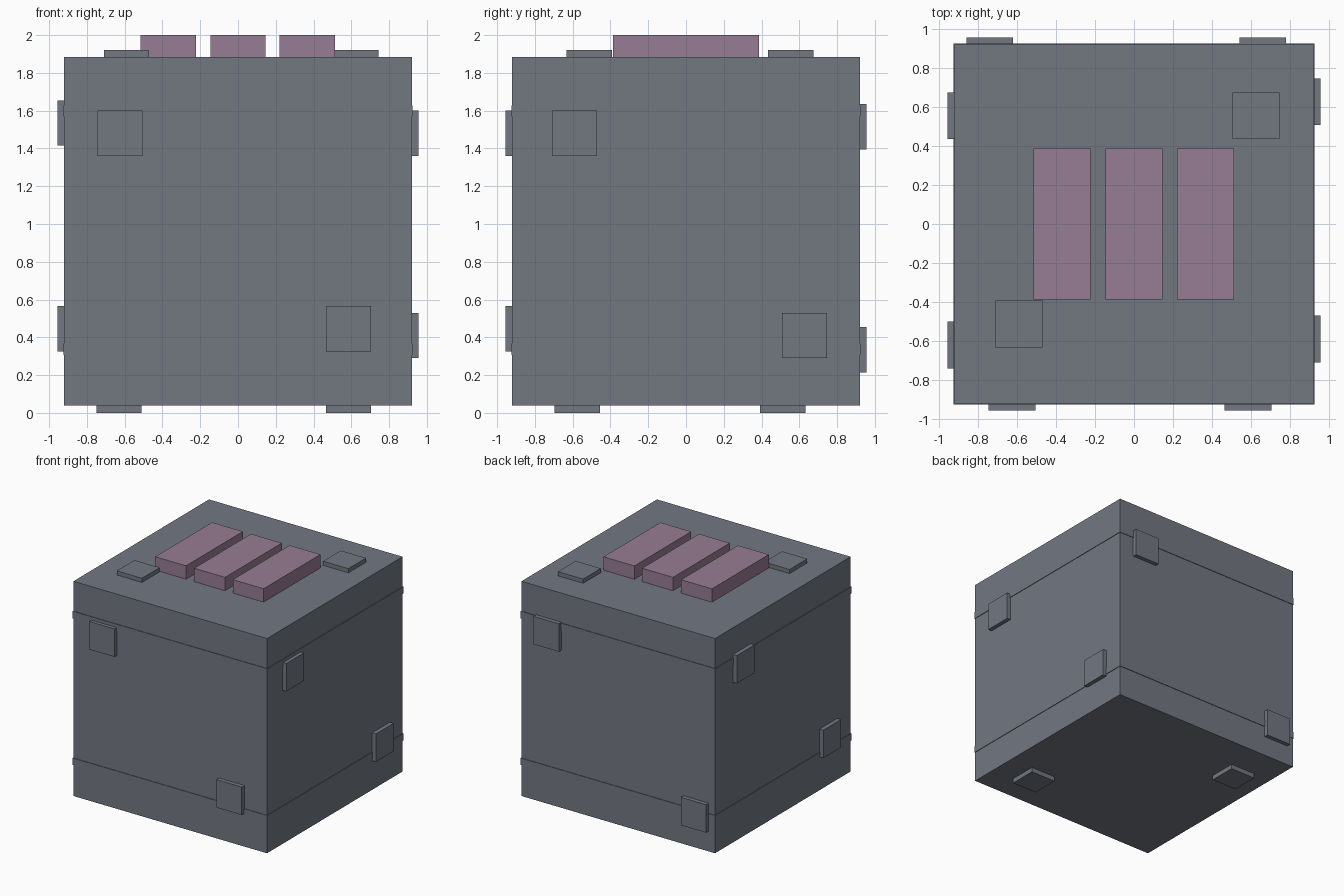
import bpy
from mathutils import Vector

cube = bpy.data.objects.get("Cube")
if cube:
    bpy.data.objects.remove(cube, do_unlink=True)


def make_material(name, rgb):
    mat = bpy.data.materials.new(name)
    mat.use_nodes = True
    color = (*rgb, 1.0)
    mat.diffuse_color = color
    mat.node_tree.nodes["Principled BSDF"].inputs["Base Color"].default_value = color
    return mat


gray = make_material("slate gray", (0.17, 0.188, 0.222))
mauve = make_material("dusty mauve", (0.312, 0.202, 0.296))


def box(name, center, size, mat):
    bpy.ops.mesh.primitive_cube_add(size=1, location=center)
    obj = bpy.context.object
    obj.name = name
    obj.scale = size
    bpy.ops.object.transform_apply(location=False, rotation=False, scale=True)
    obj.data.materials.append(mat)
    return obj


HALF, BOTTOM, TOP = 0.92, 0.04, 1.885
MID = (BOTTOM + TOP) / 2
PAD, PAD_THICK, SUNK = 0.24, 0.036, 0.01

# Main body
box("body", (0, 0, MID), (2 * HALF, 2 * HALF, TOP - BOTTOM), gray)

# Thin raised bands around the body
for name, z in (("lower_band", 0.337), ("upper_band", 1.598)):
    box(name, (0, 0, z), (2 * HALF + 0.01, 2 * HALF + 0.01, 0.06), gray)

# Raised bars on the top
for name, x in (("right_bar", -0.37), ("middle_bar", 0), ("left_bar", 0.367)):
    box(name, (x, 0, (TOP - SUNK + 2) / 2), (0.293, 0.772, 2 - TOP + SUNK), mauve)

# Square pads, two per side: axis, outward sign, and the two centres in the plane
pads = {
    "front": (1, -1, (-0.625, 1.48), (0.585, 0.445)),
    "back": (1, 1, (0.66, 1.515), (-0.74, 0.335)),
    "left": (0, 1, (-0.59, 1.48), (0.627, 0.41)),
    "right": (0, -1, (0.555, 1.535), (-0.62, 0.445)),
    "top": (2, 1, (-0.59, -0.512), (0.625, 0.555)),
    "bottom": (2, -1, (0.585, -0.575), (-0.63, 0.512)),
}
for side, (axis, sign, *centres) in pads.items():
    surface = {1: TOP, -1: BOTTOM}[sign] if axis == 2 else sign * HALF
    outer = surface + sign * (0.04 if side == "bottom" else PAD_THICK)
    inner = surface - sign * SUNK
    for number, (u, v) in enumerate(centres, 1):
        center = [u, v]
        center.insert(axis, (outer + inner) / 2)
        size = Vector((PAD, PAD, PAD))
        size[axis] = abs(outer - inner)
        box(f"{side}_pad_{number}", center, size, gray)
